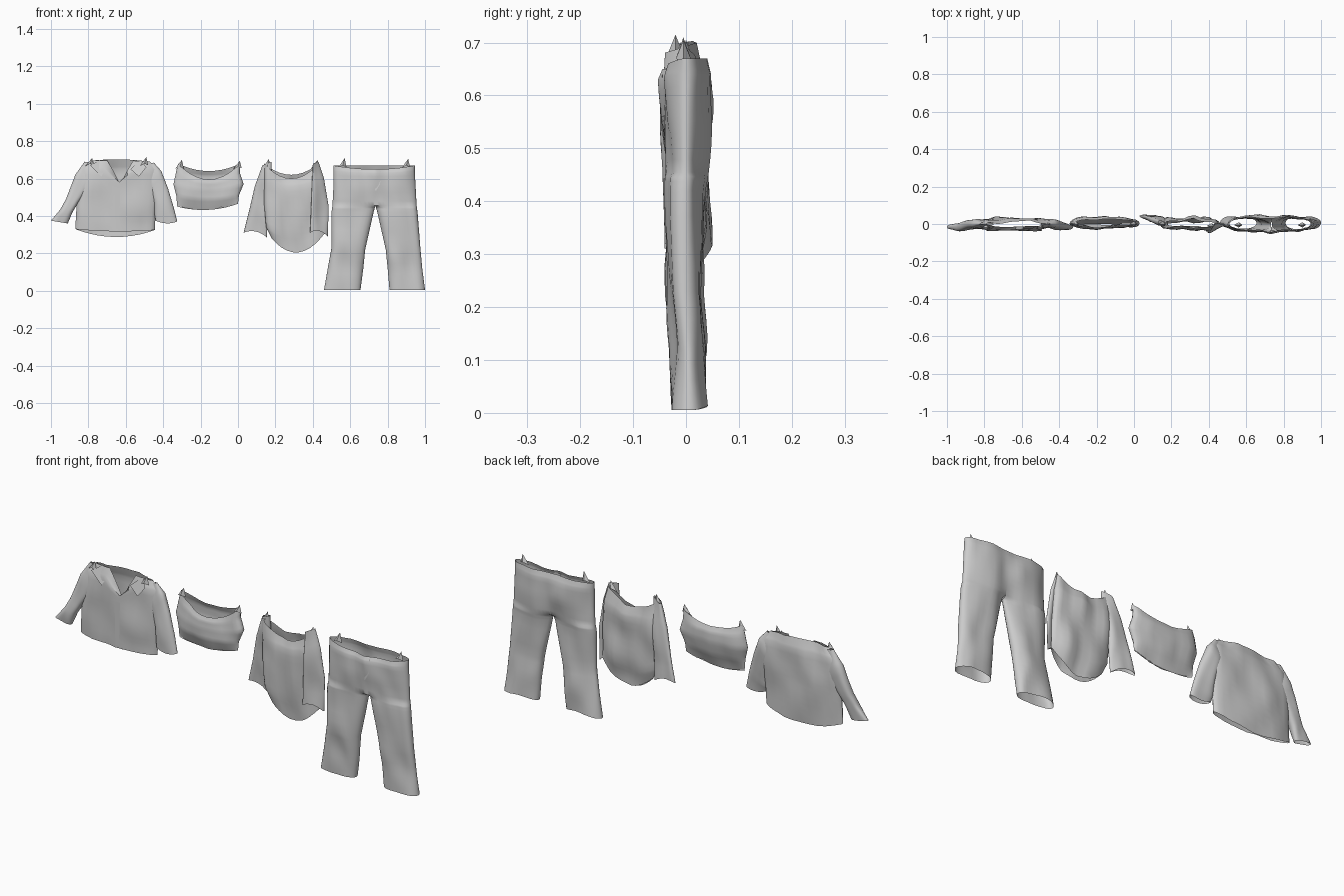
import bpy, bmesh, math
from mathutils import Vector, noise

cube = bpy.data.objects.get("Cube")
if cube:
    bpy.data.objects.remove(cube, do_unlink=True)

fabric = bpy.data.materials.new("light_grey_fabric")
fabric.use_nodes = True
colour = (0.6, 0.6, 0.6, 1)
fabric.diffuse_color = colour
fabric.node_tree.nodes["Principled BSDF"].inputs["Base Color"].default_value = colour

COLUMNS, STEPS = 14, 4


def finish(name, bm, weld=0.0005):
    bmesh.ops.remove_doubles(bm, verts=bm.verts[:], dist=weld)
    mesh = bpy.data.meshes.new(name)
    bm.to_mesh(mesh)
    bm.free()
    mesh.materials.append(fabric)
    obj = bpy.data.objects.new(name, mesh)
    bpy.context.collection.objects.link(obj)
    bpy.ops.object.select_all(action="DESELECT")
    obj.select_set(True)
    bpy.context.view_layer.objects.active = obj
    bpy.ops.object.shade_smooth_by_angle(angle=math.radians(50))


def resample(rows):
    result = []
    for above, below in zip(rows, rows[1:]):
        for k in range(STEPS):
            t = k / STEPS
            result.append([a + (b - a) * t for a, b in zip(above, below)])
    return result + [list(rows[-1])]


def drape(bm, rows, joined=0, split_below=-1, neck=0, shear=0, wrinkle=0.012):
    """Front and back sheets lofted through rows of
    (left x, right x, left z, right z, front sag, back sag, centre y, depth)."""
    rows = resample(rows)
    for side in (-1, 1):
        grid = []
        for r, (xl, xr, zl, zr, front, back, yc, depth) in enumerate(rows):
            is_open = joined if min(zl, zr) > split_below else 0
            line = []
            for i in range(COLUMNS + 1):
                u = -math.cos(math.pi * i / COLUMNS)
                v = u * (1 - abs(is_open) / 2) - is_open / 2
                x = xl + (xr - xl) * (u + 1) / 2
                z = zl + (zr - zl) * (u + 1) / 2
                z += (front if side < 0 else back) * (1 - v * v)
                if side < 0:
                    fade = max(0, 1 - 2 * r / len(rows))
                    z -= neck * fade * max(0, 1 - abs(v) / 0.4)
                bulge = math.sqrt(max(0, 1 - v ** 4))
                fold = noise.noise(Vector((x * 9, side * 3, z * 6)))
                ripple = noise.noise(Vector((x * 17, side * 5, z * 7 + x * 9)))
                y = yc + shear * u + side * depth * bulge
                y += wrinkle * bulge * (fold + ripple * 0.6)
                line.append(bm.verts.new((x, y, z)))
            grid.append(line)
        for a, b in zip(grid, grid[1:]):
            for i in range(COLUMNS):
                quad = (a[i], b[i], b[i + 1], a[i + 1])
                bm.faces.new(quad if side < 0 else quad[::-1])


def garment(name, rows, **options):
    bm = bmesh.new()
    drape(bm, rows, **options)
    finish(name, bm)


def pinch(name, x, y, z, height, lean=0.01):
    """Pulled-up cloth tip where the garment hangs."""
    bm = bmesh.new()
    tip = bm.verts.new((x + lean, y, z + height))
    base = [bm.verts.new((x + dx, y + dy, z - abs(dx) * 0.5))
            for dx, dy in ((-0.025, 0), (0, -0.014), (0.02, 0), (0, 0.014))]
    for i in range(4):
        bm.faces.new((base[i], base[(i + 1) % 4], tip))
    finish(name, bm)


def flap(name, points):
    bm = bmesh.new()
    bm.faces.new([bm.verts.new(p) for p in points])
    finish(name, bm)


# Trousers: two leg halves welded together above the crotch
trousers = bmesh.new()
drape(trousers, [
    (.51, .735, .67, .67, -.02, 0, 0, .034),
    (.51, .735, .64, .64, -.01, 0, 0, .043),
    (.51, .735, .55, .55, 0, 0, 0, .043),
    (.505, .735, .455, .455, 0, 0, 0, .036),
    (.50, .725, .42, .42, 0, 0, -.002, .034),
    (.50, .68, .23, .22, 0, 0, -.003, .03),
    (.48, .67, .12, .12, 0, 0, .004, .03),
    (.46, .655, .005, .005, 0, .01, .006, .032)],
    joined=1, split_below=.45)
drape(trousers, [
    (.735, .945, .67, .67, -.02, 0, 0, .034),
    (.735, .945, .64, .64, -.01, 0, 0, .043),
    (.735, .95, .55, .55, 0, 0, 0, .043),
    (.735, .955, .455, .455, 0, 0, 0, .036),
    (.745, .96, .42, .42, 0, 0, -.002, .034),
    (.79, .975, .22, .23, 0, 0, -.003, .03),
    (.80, .985, .12, .12, 0, 0, .004, .03),
    (.81, 1.0, .005, .005, 0, .01, .006, .032)],
    joined=-1, split_below=.45)
finish("trousers", trousers)
flap("trouser_fly", [(.72, -.04, .64), (.765, -.045, .64), (.76, -.048, .57), (.735, -.046, .53)])

# Vest with a sagging neckline and two hanging side folds
garment("vest_body", [
    (.14, .43, .68, .68, -.08, -.06, 0, .02),
    (.14, .45, .58, .60, -.03, -.02, 0, .032),
    (.14, .46, .46, .46, -.02, -.02, 0, .03),
    (.15, .46, .34, .36, -.05, -.05, 0, .024),
    (.18, .465, .28, .31, -.09, -.08, 0, .014)], wrinkle=.02)
garment("vest_left_fold", [
    (.13, .18, .67, .69, 0, 0, .005, .01),
    (.09, .18, .56, .58, 0, 0, .015, .014),
    (.06, .16, .43, .43, 0, 0, .03, .016),
    (.03, .155, .31, .285, .02, .02, .035, .013)], shear=-.008)
garment("vest_right_fold", [
    (.40, .43, .68, .69, 0, 0, -.02, .008),
    (.395, .46, .57, .60, 0, 0, -.022, .01),
    (.39, .485, .43, .45, 0, 0, -.022, .01),
    (.385, .48, .31, .29, .02, .02, -.02, .01)], shear=.018)

# Pillowcase with an open sagging top
garment("pillowcase", [
    (-.32, .01, .68, .68, -.085, -.04, .005, .018),
    (-.33, .01, .64, .63, -.06, -.02, .005, .028),
    (-.345, .03, .57, .57, -.03, 0, .003, .03),
    (-.33, .005, .51, .51, -.02, -.01, 0, .024),
    (-.325, 0, .45, .465, -.025, -.025, 0, .001)], wrinkle=.016)

# Shirt body with a V neck, sleeves on both sides
garment("shirt_body", [
    (-.79, -.47, .695, .69, .005, .01, 0, .012),
    (-.84, -.43, .65, .65, 0, 0, 0, .028),
    (-.86, -.425, .53, .53, 0, 0, 0, .032),
    (-.865, -.44, .42, .42, 0, 0, -.002, .03),
    (-.87, -.445, .33, .325, -.01, -.04, -.002, .026)], neck=.13, wrinkle=.014)
garment("shirt_right_sleeve", [
    (-.82, -.75, .69, .68, 0, 0, 0, .008),
    (-.87, -.78, .62, .57, 0, 0, 0, .022),
    (-.92, -.855, .49, .47, 0, 0, -.005, .022),
    (-.95, -.885, .435, .42, 0, 0, -.01, .02),
    (-1.0, -.91, .375, .36, 0, 0, -.014, .014)], wrinkle=.008)
garment("shirt_left_sleeve", [
    (-.50, -.45, .67, .685, 0, 0, 0, .008),
    (-.48, -.41, .57, .64, 0, 0, 0, .022),
    (-.45, -.375, .47, .55, 0, 0, -.005, .022),
    (-.445, -.345, .40, .45, 0, 0, -.01, .02),
    (-.44, -.325, .375, .37, -.012, -.012, -.016, .014)], wrinkle=.008)

# Collar points folded over the neckline
flap("collar_right", [(-.74, -.012, .70), (-.71, -.03, .65), (-.73, -.038, .61), (-.79, -.036, .67)])
flap("collar_left", [(-.52, -.012, .70), (-.49, -.036, .66), (-.53, -.04, .61), (-.575, -.034, .65)])
flap("button_placket", [(-.66, -.036, .55), (-.63, -.036, .55), (-.635, -.036, .33), (-.655, -.036, .33)])

# Pinched tips along the line
for name, x, y, z, height in (
        ("trousers_right_tip", .56, -.005, .67, .04),
        ("trousers_left_tip", .90, -.005, .67, .035),
        ("vest_right_tip", .155, 0, .665, .04),
        ("vest_left_tip", .415, -.01, .665, .035),
        ("pillowcase_right_tip", -.31, 0, .665, .035),
        ("pillowcase_left_tip", 0, 0, .665, .03),
        ("shirt_right_tip", -.79, -.02, .68, .03),
        ("shirt_left_tip", -.50, -.02, .68, .035)):
    pinch(name, x, y, z, height)
